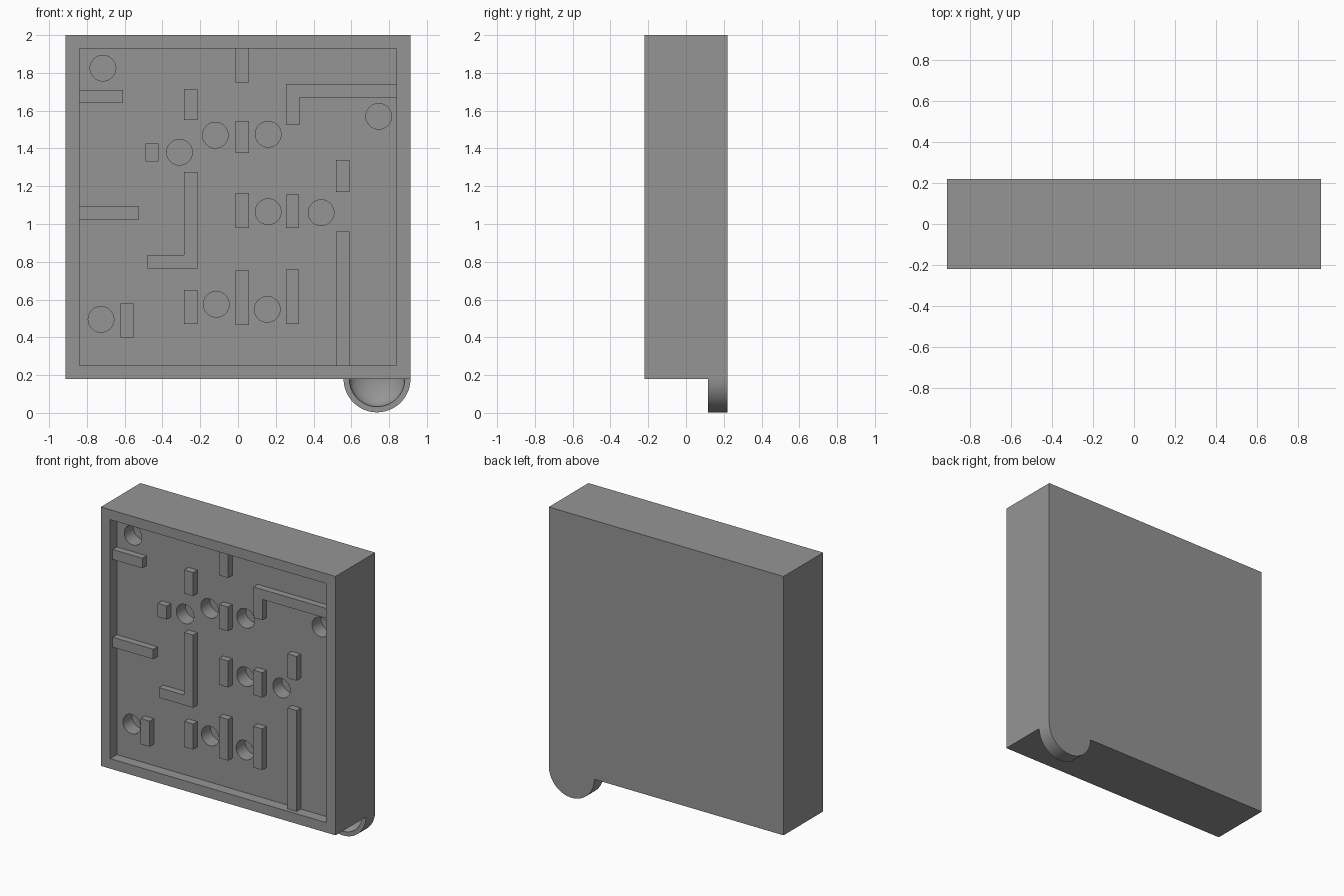
import bpy, bmesh, math
from mathutils import Matrix

cube = bpy.data.objects.get("Cube")
if cube:
    bpy.data.objects.remove(cube, do_unlink=True)

# One flat grey for the whole toy
grey = bpy.data.materials.new("plain_grey")
grey.use_nodes = True
colour = (0.3, 0.3, 0.3, 1)
grey.diffuse_color = colour
grey.node_tree.nodes["Principled BSDF"].inputs["Base Color"].default_value = colour

FRONT, BACK = -0.22, 0.22
FLOOR = FRONT + 0.075      # floor of the maze tray
WALL_TOP = FLOOR - 0.047   # maze walls stop below the rim
BAR = 0.035                # half thickness of a maze wall


def finish(name, bm):
    bmesh.ops.recalc_face_normals(bm, faces=bm.faces)
    mesh = bpy.data.meshes.new(name)
    bm.to_mesh(mesh)
    bm.free()
    obj = bpy.data.objects.new(name, mesh)
    bpy.context.collection.objects.link(obj)
    mesh.materials.append(grey)
    return obj


def prism(name, outline, y0, y1):
    """Extrude an x-z outline from y0 to y1."""
    bm = bmesh.new()
    face = bm.faces.new([bm.verts.new((x, y0, z)) for x, z in outline])
    new = bmesh.ops.extrude_face_region(bm, geom=[face])["geom"]
    verts = [v for v in new if isinstance(v, bmesh.types.BMVert)]
    bmesh.ops.translate(bm, verts=verts, vec=(0, y1 - y0, 0))
    return finish(name, bm)


def rect(x0, x1, z0, z1):
    return [(x0, z0), (x1, z0), (x1, z1), (x0, z1)]


def arc(x, z, radius, start, end, steps):
    angles = [start + (end - start) * i / steps for i in range(steps + 1)]
    return [(x + radius * math.cos(a), z + radius * math.sin(a)) for a in angles]


def cut(target, cutter):
    mod = target.modifiers.new("cut", "BOOLEAN")
    mod.operation, mod.solver, mod.object = "DIFFERENCE", "EXACT", cutter
    bpy.context.view_layer.objects.active = target
    bpy.ops.object.modifier_apply(modifier=mod.name)
    bpy.data.objects.remove(cutter, do_unlink=True)


def smooth(obj):
    bpy.ops.object.select_all(action="DESELECT")
    obj.select_set(True)
    bpy.context.view_layer.objects.active = obj
    bpy.ops.object.shade_smooth_by_angle(angle=math.radians(30))


# Case with the recessed tray
case = prism("case", rect(-0.913, 0.913, 0.18, 2), FRONT, BACK)
cut(case, prism("tray_cutter", rect(-0.84, 0.84, 0.25, 1.93), FRONT - 0.1, FLOOR))

# Round holes in the tray floor
holes = [(-0.715, 1.825), (0.745, 1.57), (-0.31, 1.38), (-0.12, 1.47), (0.16, 1.475),
         (0.16, 1.065), (0.44, 1.06), (-0.725, 0.495), (-0.115, 0.575), (0.155, 0.548)]
for x, z in holes:
    ring = arc(x, z, 0.068, 0, math.tau, 48)[:-1]
    cut(case, prism("hole_cutter", ring, FLOOR - 0.02, FLOOR + 0.1))
smooth(case)

# Upright maze walls: centre x, bottom, top
uprights = [(-0.455, 1.33, 1.425), (-0.25, 1.55, 1.715), (0.022, 1.75, 1.93),
            (0.022, 1.375, 1.545), (0.022, 0.98, 1.165), (0.022, 0.465, 0.755),
            (-0.25, 0.47, 0.65), (0.288, 0.98, 1.155), (0.288, 0.47, 0.76),
            (0.555, 1.17, 1.34), (0.555, 0.25, 0.96), (-0.588, 0.4, 0.58)]
for x, low, high in uprights:
    prism("upright_wall", rect(x - BAR, x + BAR, low, high), WALL_TOP, FLOOR)

# Level maze walls growing from the left rim of the tray: end x, centre z
for end, z in [(-0.61, 1.675), (-0.525, 1.058)]:
    prism("level_wall", rect(-0.84, end, z - BAR, z + BAR), WALL_TOP, FLOOR)


def corner_wall(name, x, z, end_x, end_z):
    """L-shaped wall from an outer corner along x and z."""
    sx = math.copysign(2 * BAR, end_x - x)
    sz = math.copysign(2 * BAR, end_z - z)
    prism(name, [(x, z), (end_x, z), (end_x, z + sz), (x + sx, z + sz),
                 (x + sx, end_z), (x, end_z)], WALL_TOP, FLOOR)


corner_wall("lower_corner_wall", -0.215, 0.765, -0.48, 1.275)
corner_wall("upper_corner_wall", 0.255, 1.74, 0.84, 1.525)

# Half-round catch cup below the case, with a hollow dish
CUP_X, CUP_Z, CUP_FRONT = 0.736, 0.18, 0.117
cup = prism("catch_cup", arc(CUP_X, CUP_Z, 0.177, math.pi, math.tau, 48), CUP_FRONT, BACK)
bm = bmesh.new()
bmesh.ops.create_uvsphere(bm, u_segments=64, v_segments=32, radius=0.147)
bmesh.ops.transform(bm, verts=bm.verts, matrix=Matrix.Translation((CUP_X, CUP_FRONT, CUP_Z))
                    @ Matrix.Diagonal((1, 0.55, 1, 1)) @ Matrix.Rotation(math.pi / 2, 4, "X"))
cut(cup, finish("dish_cutter", bm))
smooth(cup)
